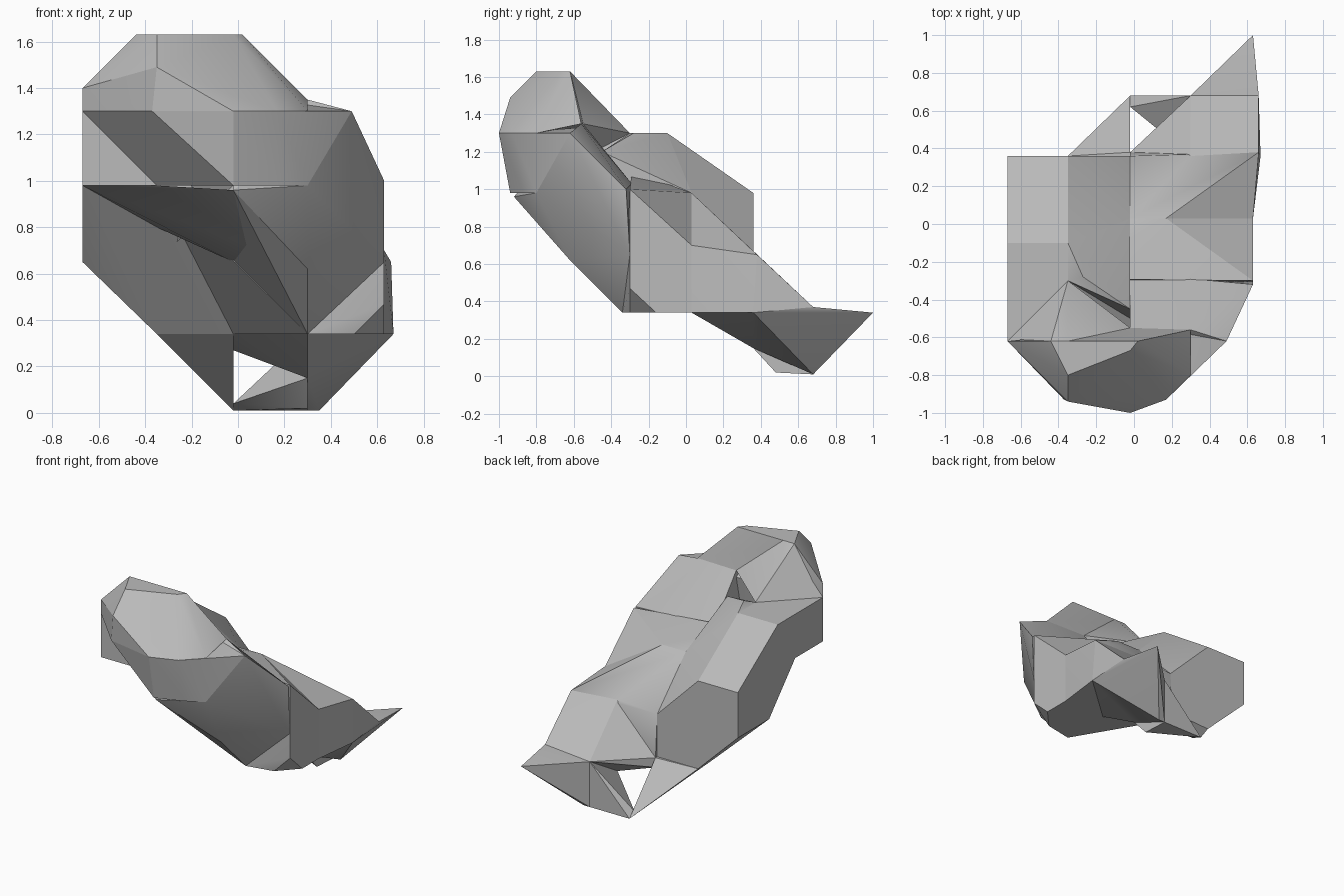
import bpy, bmesh, math

cube = bpy.data.objects.get("Cube")
if cube:
    bpy.data.objects.remove(cube, do_unlink=True)

stone = bpy.data.materials.new("grey_stone")
stone.use_nodes = True
GREY = (0.5, 0.5, 0.5, 1)
stone.diffuse_color = GREY
stone.node_tree.nodes["Principled BSDF"].inputs["Base Color"].default_value = GREY

# Shared grid planes: columns run right to left, rows front to back, levels upward
LEFT, INNER, MID, OUTER, RIGHT = -.67, -.35, -.02, .3, .63
NOSE, FRONT, WAIST, CORE, REAR, HEEL = -.94, -.62, -.3, .03, .36, .68
BASE, LOW, BELT, CHEST, BROW, CROWN = .01, .34, .65, .98, 1.3, 1.63


def chunk(name, points):
    """Faceted lump: the convex skin around its corner points."""
    bm = bmesh.new()
    for p in points:
        bm.verts.new(p)
    found = bmesh.ops.convex_hull(bm, input=bm.verts[:])
    loose = {g for g in found["geom_interior"] + found["geom_unused"]
             if isinstance(g, bmesh.types.BMVert)}
    bmesh.ops.delete(bm, geom=list(loose), context='VERTS')
    bmesh.ops.dissolve_limit(bm, angle_limit=math.radians(2),
                             verts=bm.verts[:], edges=bm.edges[:])
    bmesh.ops.recalc_face_normals(bm, faces=bm.faces[:])
    mesh = bpy.data.meshes.new(name)
    bm.to_mesh(mesh)
    bm.free()
    mesh.materials.append(stone)
    ob = bpy.data.objects.new(name, mesh)
    bpy.context.collection.objects.link(ob)
    bpy.ops.object.select_all(action='DESELECT')
    ob.select_set(True)
    bpy.context.view_layer.objects.active = ob
    bpy.ops.object.shade_smooth_by_angle(angle=math.radians(25))


def span(xs, profile):
    """The same side profile repeated on several columns."""
    return [(x, y, z) for x in xs for y, z in profile]


# Rounded upper front: dome above the brow line, undercut jaw below it
BROW_LINE = [(LEFT, FRONT, BROW), (-.37, -.93, BROW), (MID, -1, BROW), (.17, -.93, BROW)]
chunk("dome", BROW_LINE + [
    (-.44, FRONT, CROWN), (INNER, -.8, CROWN), (MID, -.67, CROWN), (.02, FRONT, CROWN),
    (INNER, NOSE, 1.49), (LEFT, FRONT, 1.4), (OUTER, -.8, BROW),
    (MID, -.55, 1.35), (OUTER, -.56, 1.35)])
chunk("jaw", BROW_LINE + [
    (.49, FRONT, BROW), (OUTER, -.56, 1.33), (MID, -.55, BROW),
    (INNER, FRONT, CHEST), (MID, NOSE, CHEST), (.17, -.87, CHEST), (OUTER, -.8, CHEST),
    (OUTER, FRONT, CHEST)])

# Ridge falling from the crown
chunk("crown_ridge", [
    (INNER, FRONT, CROWN), (-.44, FRONT, CROWN), (LEFT, FRONT, BROW), (INNER, WAIST, BROW),
    (MID, -.55, 1.35), (INNER, FRONT, CHEST)])

# Flat-topped block on one flank
chunk("upper_flank", span((LEFT, INNER), [
    (FRONT, BROW), (FRONT, CHEST), (WAIST, CHEST), (-.1, BROW)])
    + span((MID,), [(FRONT, CHEST), (WAIST, CHEST)]))

chunk("lower_flank", span((LEFT, INNER), [
    (-.1, BROW), (WAIST, CHEST), (0, BELT), (REAR, BELT), (REAR, CHEST)])
    + span((MID,), [(REAR, BELT), (REAR, LOW), (.2, LOW), (CORE, CHEST)])
    + span((INNER,), [(REAR, LOW), (.2, LOW)]))

# Slope joining the flank to the middle, above and below
chunk("saddle", [
    (-.27, -.28, BROW), (INNER, -.1, BROW), (INNER, WAIST, BROW), (INNER, CORE, 1.17),
    (MID, -.45, 1.2), (MID, -.29, 1.05), (MID, CORE, CHEST), (INNER, CORE, BELT),
    (MID, -.5, CHEST)])
chunk("belly", [
    (LEFT, WAIST, CHEST), (INNER, FRONT, CHEST), (MID, -.92, .96), (.24, -.64, BELT),
    (OUTER, FRONT, .62), (MID, WAIST, BELT), (INNER, -.15, .8), (MID, CORE, .8),
    (OUTER, WAIST, BELT)])

# Sloping shoulder with its angular cheek
chunk("shoulder", [
    (MID, -.55, 1.35), (OUTER, -.56, 1.35), (.49, FRONT, BROW), (RIGHT, -.32, 1),
    (OUTER, -.29, 1.03), (MID, -.29, 1.03), (OUTER, -.8, CHEST), (MID, -.92, .96),
    (.24, -.64, BELT), (OUTER, FRONT, .62), (RIGHT, WAIST, BELT),
    (OUTER, -.34, LOW), (MID, WAIST, BELT)])

# Middle of the body
TOP = [(MID, CORE, CHEST), (.17, CORE, CHEST), (RIGHT, CORE, .7)]
KEEL = [(RIGHT, CORE, LOW), (OUTER, CORE, LOW), (MID, .2, LOW)]
chunk("front_core", TOP + KEEL + [
    (INNER, -.29, 1.1), (MID, -.29, 1.03), (OUTER, -.29, 1.03), (RIGHT, WAIST, 1),
    (RIGHT, WAIST, .47), (RIGHT, -.16, LOW), (.5, WAIST, LOW), (OUTER, -.34, LOW),
    (MID, WAIST, BELT), (INNER, WAIST, CHEST)])
chunk("rear_core", TOP + KEEL + [
    (MID, REAR, BELT), (OUTER, REAR, .67), (.66, .38, BELT),
    (MID, .38, LOW), (.67, REAR, LOW)])
chunk("rear_skirt", [
    (OUTER, REAR, .67), (.66, .38, BELT), (.66, HEEL, .37), (OUTER, HEEL, LOW),
    (MID, .38, LOW), (.67, REAR, LOW), (OUTER, REAR, LOW)])

# Pointed tail
chunk("tail", [
    (RIGHT, 1, LOW), (.66, HEEL, .37), (OUTER, HEEL, LOW), (OUTER, HEEL, BASE),
    (.35, HEEL, BASE), (OUTER, REAR, .15), (OUTER, CORE, LOW), (.67, REAR, LOW)])

# Shard, underside wedge and strut around the opening
chunk("rear_shard", [
    (INNER, REAR, LOW), (MID, .38, LOW), (MID, .38, .27), (MID, HEEL, BASE),
    (MID, .62, .05), (INNER, .2, LOW), (MID, .2, LOW)])
chunk("underside_wedge", [
    (MID, .38, LOW), (MID, .38, .27), (MID, .2, LOW), (OUTER, CORE, LOW),
    (OUTER, REAR, .15), (OUTER, HEEL, LOW)])
chunk("rear_strut", [
    (MID, HEEL, BASE), (MID, .62, .04), (OUTER, HEEL, LOW), (OUTER, HEEL, BASE),
    (OUTER, .48, .02), (OUTER, REAR, .15)])
